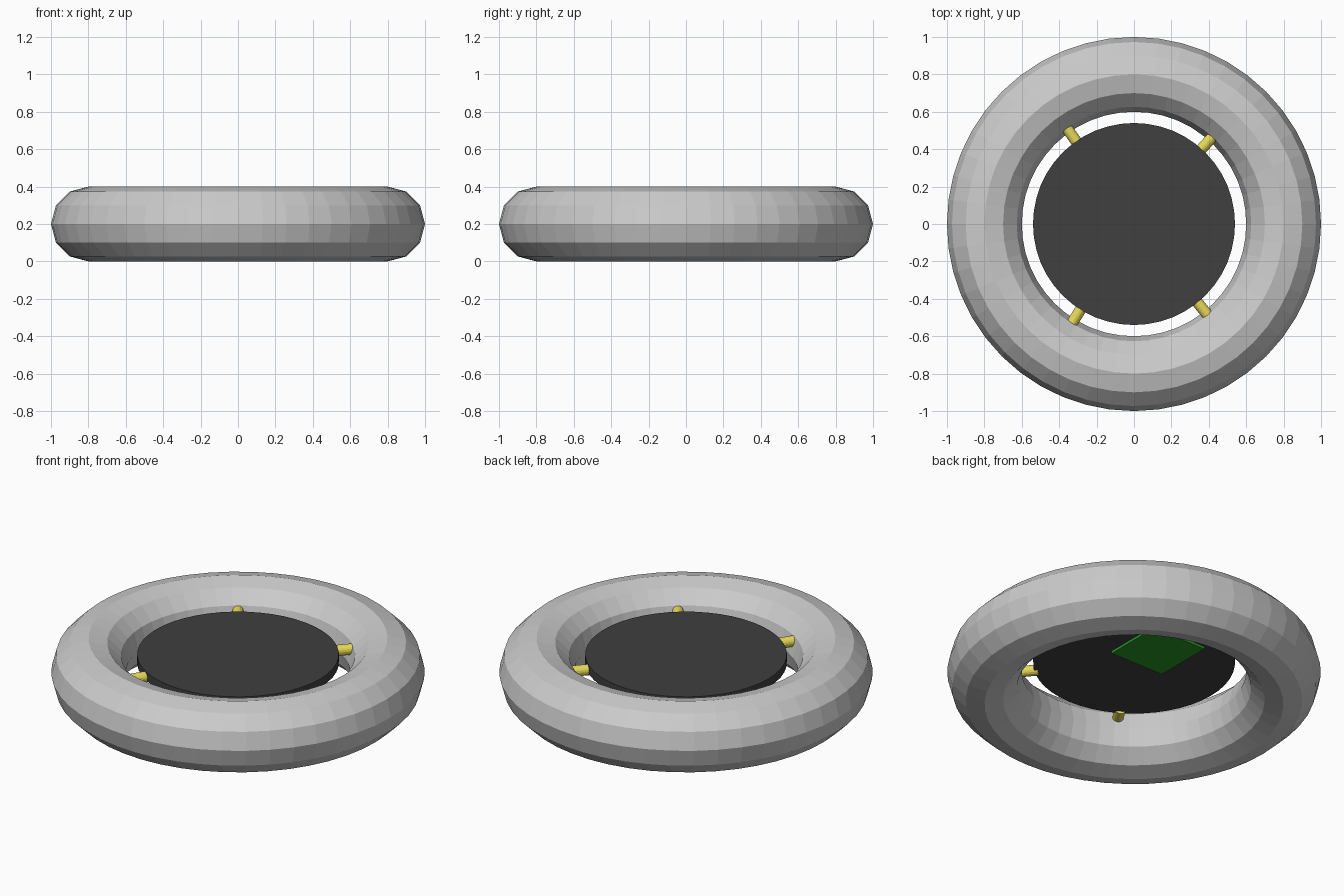
import bpy
from math import radians, cos, sin

if "Cube" in bpy.data.objects:
    bpy.data.objects.remove(bpy.data.objects["Cube"])


def finish(name, color=None):
    ob = bpy.context.object
    ob.name = name
    if color:
        mat = bpy.data.materials.get(color[0]) or bpy.data.materials.new(color[0])
        mat.diffuse_color = (*color[1], 1)
        mat.use_nodes = True
        mat.node_tree.nodes["Principled BSDF"].inputs["Base Color"].default_value = mat.diffuse_color
        ob.data.materials.append(mat)
    return ob


BLACK = ("black", (0.05, 0.05, 0.05))
YELLOW = ("yellow", (0.8, 0.7, 0.1))
GREEN = ("green", (0.02, 0.3, 0.02))

# Outer ring
bpy.ops.mesh.primitive_torus_add(major_radius=0.8, minor_radius=0.2,
                                 major_segments=48, minor_segments=12,
                                 location=(0, 0, 0.2))
finish("outer_ring")

# Central disc
bpy.ops.mesh.primitive_cylinder_add(vertices=48, radius=0.54, depth=0.05,
                                    location=(0, 0, 0.28))
finish("central_disc", BLACK)

# Radial pegs bridging the gap between disc and ring
for i, deg in enumerate((48, 125, 238, 309)):
    a = radians(deg)
    bpy.ops.mesh.primitive_cylinder_add(vertices=16, radius=0.03, depth=0.11,
                                        location=(0.575 * cos(a), 0.575 * sin(a), 0.27),
                                        rotation=(0, radians(90), a))
    finish(f"peg_{i + 1}", YELLOW)

# Square plate under the disc
bpy.ops.mesh.primitive_cube_add(size=1, location=(0, 0.2, 0.25))
plate = finish("under_plate", GREEN)
plate.scale = (0.35, 0.355, 0.02)
